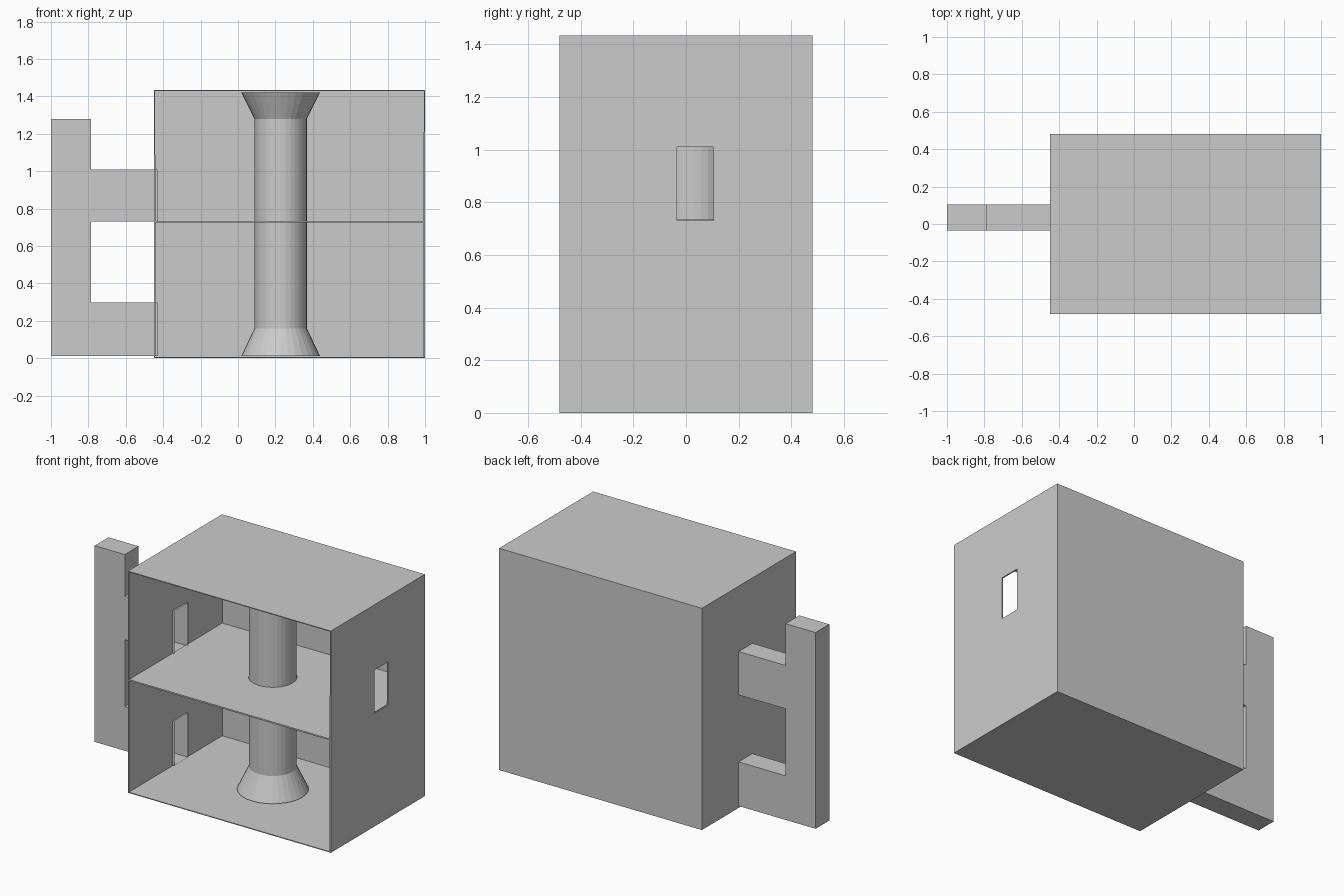
import bpy, bmesh
from math import cos, sin, tau
from mathutils import Vector

if "Cube" in bpy.data.objects:
    bpy.data.objects.remove(bpy.data.objects["Cube"])

X0, X1, Y, TOP = -0.45, 1.0, 0.48, 1.433      # room bounds
DY0, DY1 = -0.035, 0.105                      # passage width
LEVELS = [(0.012, 0.297), (0.73, 1.01)]       # passage heights
PX, PY, SIDES = 0.228, 0.03, 32               # pillar


def finish(name, bm, thickness=0):
    me = bpy.data.meshes.new(name)
    bm.to_mesh(me)
    bm.free()
    ob = bpy.data.objects.new(name, me)
    bpy.context.collection.objects.link(ob)
    if thickness:
        m = ob.modifiers.new("thickness", "SOLIDIFY")
        m.thickness = thickness
        m.offset = -1
    return ob


def ring(bm, r, z):
    return [bm.verts.new((PX + r * cos(tau * i / SIDES), PY + r * sin(tau * i / SIDES), z))
            for i in range(SIDES)]


# Room shell: box with open front and passage openings
bm = bmesh.new()
bmesh.ops.create_cube(bm, size=1)
for v in bm.verts:
    v.co = ((X0, X1)[v.co.x > 0], (-Y, Y)[v.co.y > 0], (0, TOP)[v.co.z > 0])
bmesh.ops.delete(bm, geom=[f for f in bm.faces if f.normal.y < -0.9], context="FACES_ONLY")
cuts = [((0, y, 0), (0, 1, 0)) for y in (DY0, DY1)]
cuts += [((0, 0, z), (0, 0, 1)) for level in LEVELS for z in level]
for co, no in cuts:
    side = [f for f in bm.faces if abs(f.normal.x) > 0.9]
    geom = side + list({e for f in side for e in f.edges}) + list({v for f in side for v in f.verts})
    bmesh.ops.bisect_plane(bm, geom=geom, plane_co=co, plane_no=no)
holes = []
for f in bm.faces:
    c = f.calc_center_median()
    if abs(f.normal.x) > 0.9 and DY0 < c.y < DY1:
        if LEVELS[1][0] < c.z < LEVELS[1][1] or (c.x < 0 and LEVELS[0][0] < c.z < LEVELS[0][1]):
            holes.append(f)
bmesh.ops.delete(bm, geom=holes, context="FACES")
finish("room_shell", bm, 0.008)

# Middle floor with a hole for the pillar
bm = bmesh.new()
rect = [bm.verts.new((x, y, 0.734)) for x, y in
        ((X0 + 0.006, -Y), (X1 - 0.006, -Y), (X1 - 0.006, Y - 0.006), (X0 + 0.006, Y - 0.006))]
for loop in (rect, ring(bm, 0.142, 0.734)):
    for a, b in zip(loop, loop[1:] + loop[:1]):
        bm.edges.new((a, b))
bmesh.ops.triangle_fill(bm, edges=bm.edges[:], use_beauty=True, normal=Vector((0, 0, 1)))
finish("middle_floor", bm, 0.009)

# Pillar flared at both ends
bm = bmesh.new()
rings = [ring(bm, r, z) for r, z in ((0.21, 0.013), (0.14, 0.16), (0.14, 1.28), (0.21, 1.42))]
for lo, hi in zip(rings, rings[1:]):
    for i in range(SIDES):
        j = (i + 1) % SIDES
        bm.faces.new((lo[i], lo[j], hi[j], hi[i]))
bm.faces.new(rings[0][::-1])
bm.faces.new(rings[-1])
finish("pillar", bm)

# Hollow side tower with two passages opening into the room
bm = bmesh.new()
(a0, a1), (b0, b1) = LEVELS
E, T = -0.43, -0.785
outline = [(-1, a0), (E, a0), (E, a1), (T, a1), (T, b0), (E, b0), (E, b1), (T, b1),
           (T, 1.28), (-1, 1.28)]
face = bm.faces.new([bm.verts.new((x, DY0, z)) for x, z in outline])
ext = bmesh.ops.extrude_face_region(bm, geom=[face], use_keep_orig=True)
for v in ext["geom"]:
    if isinstance(v, bmesh.types.BMVert):
        v.co.y = DY1
ends = [f for f in bm.faces if all(abs(v.co.x - E) < 1e-4 for v in f.verts)]
bmesh.ops.delete(bm, geom=ends, context="FACES")
bmesh.ops.recalc_face_normals(bm, faces=bm.faces[:])
finish("side_tower", bm)
